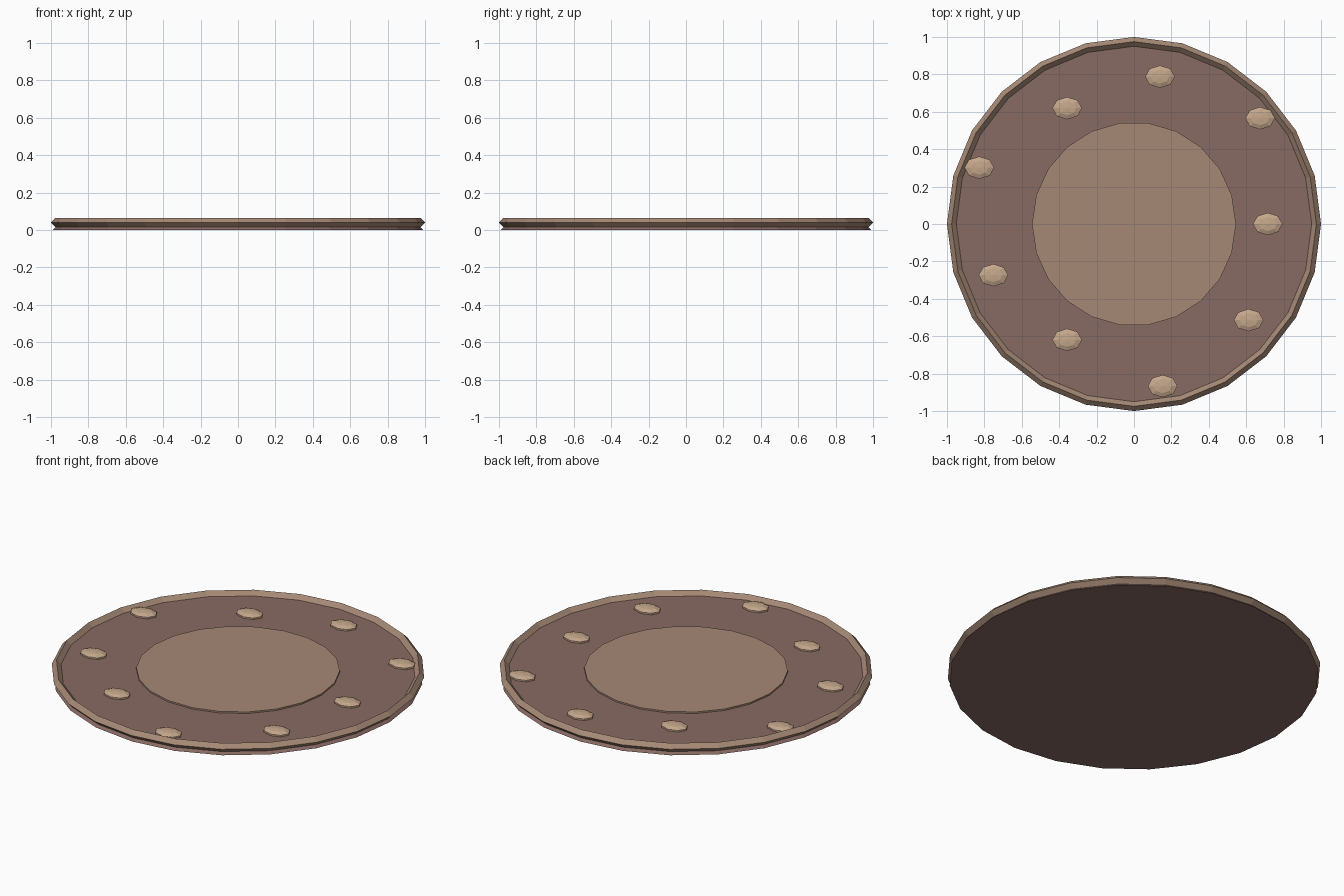
import bpy
from math import sin, cos, radians

if "Cube" in bpy.data.objects:
    bpy.data.objects.remove(bpy.data.objects["Cube"])


def material(name, rgb):
    m = bpy.data.materials.new(name)
    m.diffuse_color = (*rgb, 1)
    m.use_nodes = True
    m.node_tree.nodes["Principled BSDF"].inputs["Base Color"].default_value = m.diffuse_color
    return m


def finish(name, mat):
    ob = bpy.context.object
    ob.name = ob.data.name = name
    ob.data.materials.append(mat)
    return ob


crust = material("crust", (0.25, 0.145, 0.125))
tan = material("tan", (0.38, 0.25, 0.18))
pale = material("pale", (0.56, 0.39, 0.26))

# Tapered base plate
bpy.ops.mesh.primitive_cone_add(vertices=24, radius1=0.99, radius2=0.95,
                                depth=0.04, location=(0, 0, 0.02))
plate = finish("base_plate", crust)
plate.rotation_euler.z = radians(0)

# Diamond-section rim
bpy.ops.mesh.primitive_torus_add(major_segments=24, minor_segments=4,
                                 major_radius=0.975, minor_radius=0.025,
                                 location=(0, 0, 0.04))
finish("rim", tan)

# Raised centre disc
bpy.ops.mesh.primitive_cylinder_add(vertices=22, radius=0.545, depth=0.03,
                                    location=(0, 0, 0.034),
                                    rotation=(0, 0, radians(90)))
finish("centre_disc", tan)

# Flattened studs, radius cycling in threes
for i in range(9):
    a = radians(40 * i)
    r = (0.715, 0.88, 0.80)[i % 3]
    bpy.ops.mesh.primitive_uv_sphere_add(segments=8, ring_count=5, radius=1,
                                         location=(r * cos(a), r * sin(a), 0.043))
    stud = finish(f"stud_{i + 1}", pale)
    stud.scale = (0.083, 0.063, 0.02)
